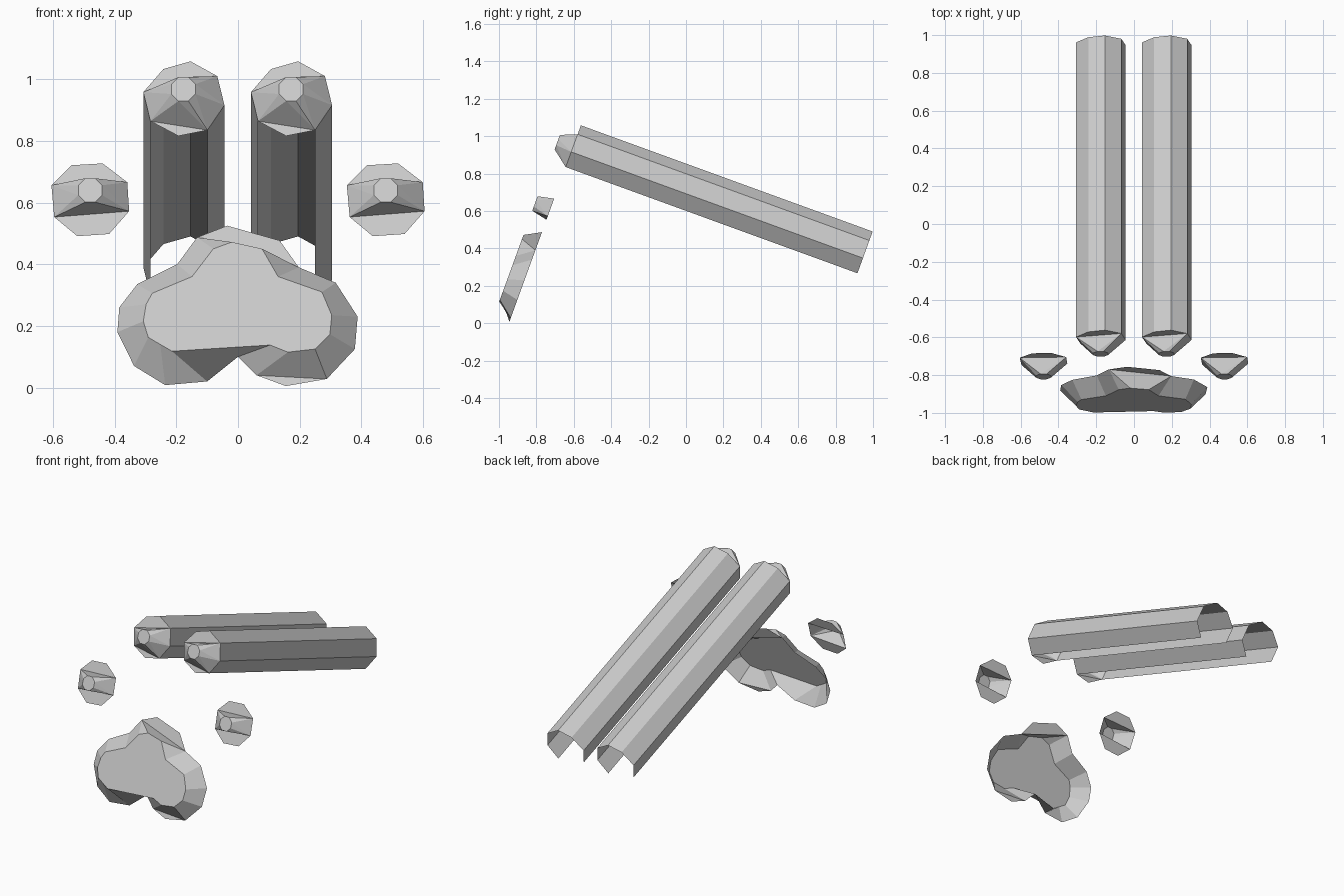
import bpy, bmesh, math
from mathutils import Vector

if "Cube" in bpy.data.objects:
    bpy.data.objects.remove(bpy.data.objects["Cube"])

# Everything leans back by 20 degrees; pads lie in two parallel tilted planes
T = math.radians(20)
C, S = math.cos(T), math.sin(T)
AXIS = Vector((0, C, -S))          # direction from front to back
RIM, FACE, LENGTH = -0.89, -0.978, 1.66

grey = bpy.data.materials.new("light_grey")
grey.diffuse_color = (0.6, 0.6, 0.6, 1)
grey.use_nodes = True
grey.node_tree.nodes["Principled BSDF"].inputs["Base Color"].default_value = grey.diffuse_color


def on_plane(x, z, w):
    """Point seen at (x, z) from the front, on the tilted plane at depth w."""
    return Vector((x, (w + S * z) / C, z))


def finish(bm, name):
    me = bpy.data.meshes.new(name)
    bm.to_mesh(me)
    bm.free()
    me.materials.append(grey)
    ob = bpy.data.objects.new(name, me)
    bpy.context.collection.objects.link(ob)


def toe(name, cx, cz, ring, flats, core, long=False):
    """Octagonal toe: raised facetted tip, flat rim pieces, optional open tube."""
    bm = bmesh.new()
    rim = [bm.verts.new(on_plane(cx + x, cz + z, RIM)) for x, z in ring]
    tip = [bm.verts.new(on_plane(cx + 0.042 * math.cos(a), cz + 0.042 * math.sin(a), FACE))
           for a in [math.radians(22.5 + 45 * i) for i in range(8)]]
    # facetted tip without its back
    bmesh.ops.convex_hull(bm, input=[rim[i] for i in core] + tip)
    back = [f for f in bm.faces if all(v in rim for v in f.verts)]
    bmesh.ops.delete(bm, geom=back, context='FACES_ONLY')
    bmesh.ops.dissolve_limit(bm, angle_limit=0.02, verts=tip,
                             edges=[e for e in bm.edges if all(v in tip for v in e.verts)])
    # flat rim pieces
    for flat in flats:
        bm.faces.new([rim[i] for i in flat])
    # long tube, open underneath and behind
    if long:
        far = [bm.verts.new(v.co + AXIS * LENGTH) for v in rim]
        for i in range(8):
            j = (i + 1) % 8
            if 5 not in (i, j):
                bm.faces.new((rim[i], rim[j], far[j], far[i]))
    finish(bm, name)


BIG = [(-.065, .065), (.023, .09), (.11, .042), (.133, -.052),
       (.078, -.133), (-.016, -.152), (-.107, -.104), (-.13, -.01)]
SMALL = [(-.061, .081), (.04, .087), (.12, .026), (.126, -.068),
         (.061, -.142), (-.042, -.149), (-.117, -.087), (-.126, .016)]
for side, bx, sx in (("left", -.177, -.479), ("right", .172, .479)):
    toe(side + "_long_toe", bx, .968, BIG, [(7, 2, 1, 0), (6, 5, 4)], (2, 3, 4, 6, 7), True)
    toe(side + "_small_toe", sx, .64, SMALL, [(7, 2, 1, 0), (6, 5, 4, 3)], (2, 3, 6, 7))

# Main pad: rim point -> matching face point, clockwise from the upper right
PAIRS = [
    (.197, .39, .13, .36), (.317, .34, .272, .31), (.388, .23, .304, .235),
    (.379, .125, .298, .173), (.288, .028, .25, .125), (.06, .04, .162, .115),
    (0, .10, .104, .138), (-.10, .02, -.214, .118), (-.236, .008, -.252, .14),
    (-.337, .07, -.291, .163), (-.391, .18, -.307, .215), (-.385, .26, -.298, .27),
    (-.327, .335, -.278, .306), (-.197, .40, -.149, .36), (-.133, .487, -.08, .45),
    (-.133, .487, -.02, .472), (.197, .39, .078, .45)]
bm = bmesh.new()
rim_of = {}
for a, b, c, d in PAIRS:
    if (a, b) not in rim_of:
        rim_of[a, b] = bm.verts.new(on_plane(a, b, RIM))
rim = [rim_of[p[0], p[1]] for p in PAIRS]
face = [bm.verts.new(on_plane(c, d, FACE)) for a, b, c, d in PAIRS]
n = len(PAIRS)
for i in range(n):
    j = (i + 1) % n
    loop = [rim[i], face[i], face[j], rim[j]]
    if rim[i] is rim[j]:
        loop.pop()
    bm.faces.new(loop)
bm.faces.new(face[::-1])
# flat rim pieces at the top and lower right
top = [bm.verts.new(on_plane(x, z, RIM)) for x, z in ((.135, .477), (-.035, .525))]
bm.faces.new([rim[0], *top, rim[14]])
low = bm.verts.new(on_plane(.155, .005, RIM))
bm.faces.new([rim[4], rim[5], low])
bmesh.ops.recalc_face_normals(bm, faces=bm.faces)
if max(bm.faces, key=lambda f: f.calc_area()).normal.y > 0:
    bmesh.ops.reverse_faces(bm, faces=bm.faces)
finish(bm, "main_pad")
